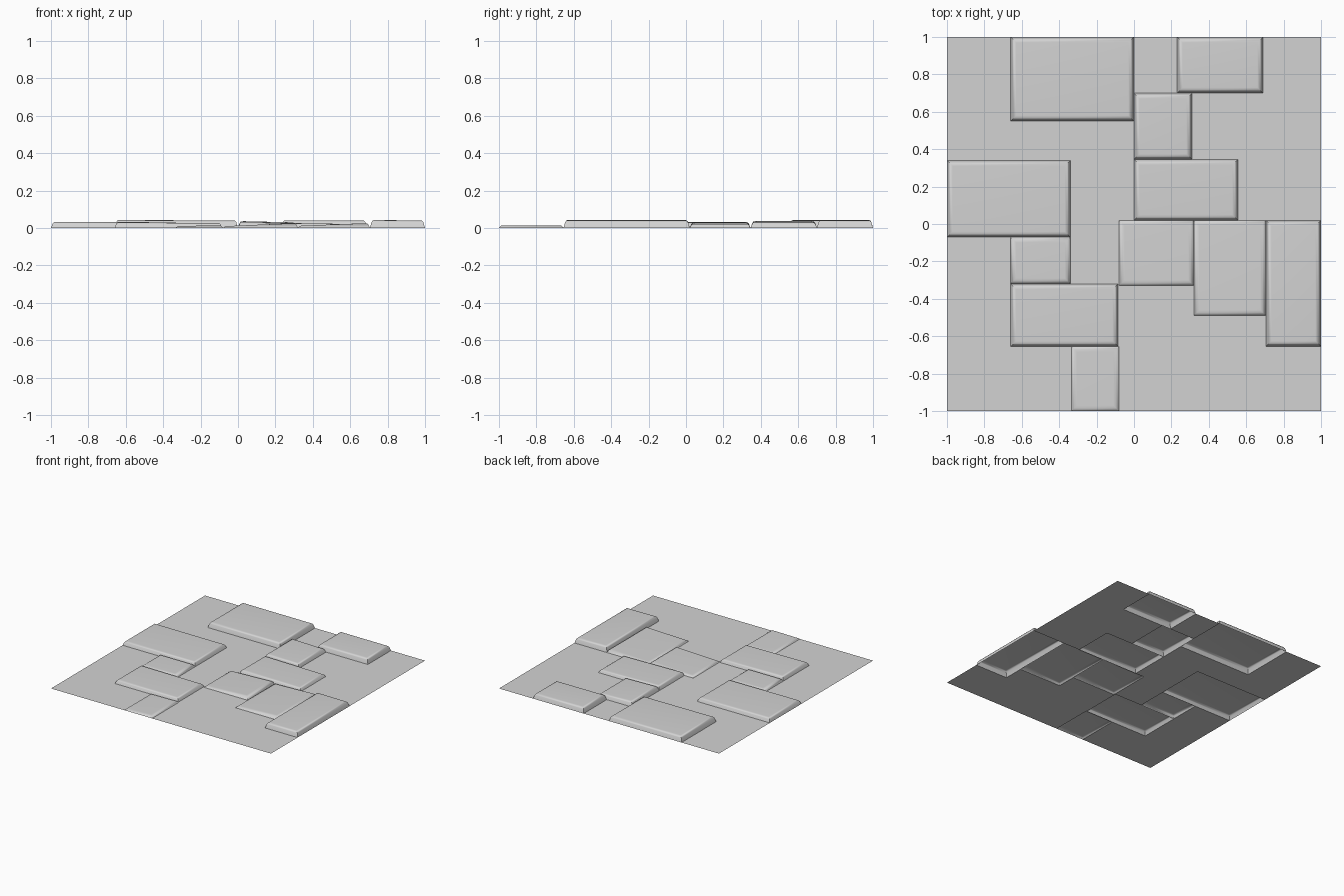
import bpy
import bmesh
import math

cube = bpy.data.objects.get("Cube")
if cube:
    bpy.data.objects.remove(cube, do_unlink=True)

# One plain grey for the whole relief
grey = bpy.data.materials.new("plain grey")
grey.use_nodes = True
colour = (0.65, 0.65, 0.65, 1)
grey.diffuse_color = colour
grey.node_tree.nodes["Principled BSDF"].inputs["Base Color"].default_value = colour

# Slabs: x min, x max, y min, y max, height at left, height at right
SLABS = {
    "back_left_slab": (-0.66, 0, 0.55, 1, 0.042, 0.04),
    "back_right_slab": (0.23, 0.69, 0.7, 1, 0.041, 0.04),
    "upper_small_slab": (0, 0.31, 0.345, 0.7, 0.036, 0.03),
    "upper_middle_slab": (0, 0.555, 0.02, 0.345, 0.03, 0.022),
    "left_slab": (-1, -0.34, -0.07, 0.34, 0.032, 0.03),
    "left_small_slab": (-0.66, -0.34, -0.32, -0.07, 0.022, 0.022),
    "front_left_slab": (-0.66, -0.085, -0.655, -0.32, 0.03, 0.026),
    "front_small_slab": (-0.335, -0.08, -1, -0.655, 0.01, 0.014),
    "centre_slab": (-0.08, 0.32, -0.33, 0.02, 0.01, 0.025),
    "right_middle_slab": (0.32, 0.705, -0.49, 0.02, 0.012, 0.025),
    "right_slab": (0.705, 1, -0.655, 0.02, 0.042, 0.04),
}
# Edge profile: inset from the outline, share of the height
PROFILE = [(0, 0), (0.009, 0.75), (0.016, 0.97), (0.03, 1)]


def finish(name, bm):
    mesh = bpy.data.meshes.new(name)
    bm.to_mesh(mesh)
    bm.free()
    mesh.materials.append(grey)
    obj = bpy.data.objects.new(name, mesh)
    bpy.context.collection.objects.link(obj)
    return obj


def slab(name, x0, x1, y0, y1, left, right):
    """Hollow slab with a softly sloped rim and an open underside."""
    bm = bmesh.new()
    rings = []
    for inset, rise in PROFILE:
        a, b, c, d = x0 + inset, x1 - inset, y0 + inset, y1 - inset
        rings.append([bm.verts.new((x, y, rise * h)) for x, y, h in
                      ((a, c, left), (b, c, right), (b, d, right), (a, d, left))])
    for low, high in zip(rings, rings[1:]):
        for i in range(4):
            j = (i + 1) % 4
            bm.faces.new((low[i], low[j], high[j], high[i]))
    bm.faces.new(rings[-1])
    obj = finish(name, bm)
    bpy.ops.object.select_all(action="DESELECT")
    obj.select_set(True)
    bpy.context.view_layer.objects.active = obj
    bpy.ops.object.shade_smooth_by_angle(angle=math.radians(50))


for name, spec in SLABS.items():
    slab(name, *spec)

# Flat sheet around the slabs, left open beneath each of them
xs = sorted({-1, 1} | {v for s in SLABS.values() for v in s[:2]})
ys = sorted({-1, 1} | {v for s in SLABS.values() for v in s[2:4]})
bm = bmesh.new()
grid = [[bm.verts.new((x, y, 0)) for y in ys] for x in xs]
for i in range(len(xs) - 1):
    for j in range(len(ys) - 1):
        cx, cy = (xs[i] + xs[i + 1]) / 2, (ys[j] + ys[j + 1]) / 2
        if not any(s[0] < cx < s[1] and s[2] < cy < s[3] for s in SLABS.values()):
            bm.faces.new((grid[i][j], grid[i + 1][j], grid[i + 1][j + 1], grid[i][j + 1]))
bmesh.ops.delete(bm, geom=[v for v in bm.verts if not v.link_faces], context="VERTS")
flat_faces = [e for e in bm.edges if len(e.link_faces) == 2]
bmesh.ops.dissolve_limit(bm, angle_limit=0.01, verts=bm.verts[:], edges=flat_faces)
bmesh.ops.triangulate(bm, faces=bm.faces[:])
finish("ground_sheet", bm)
